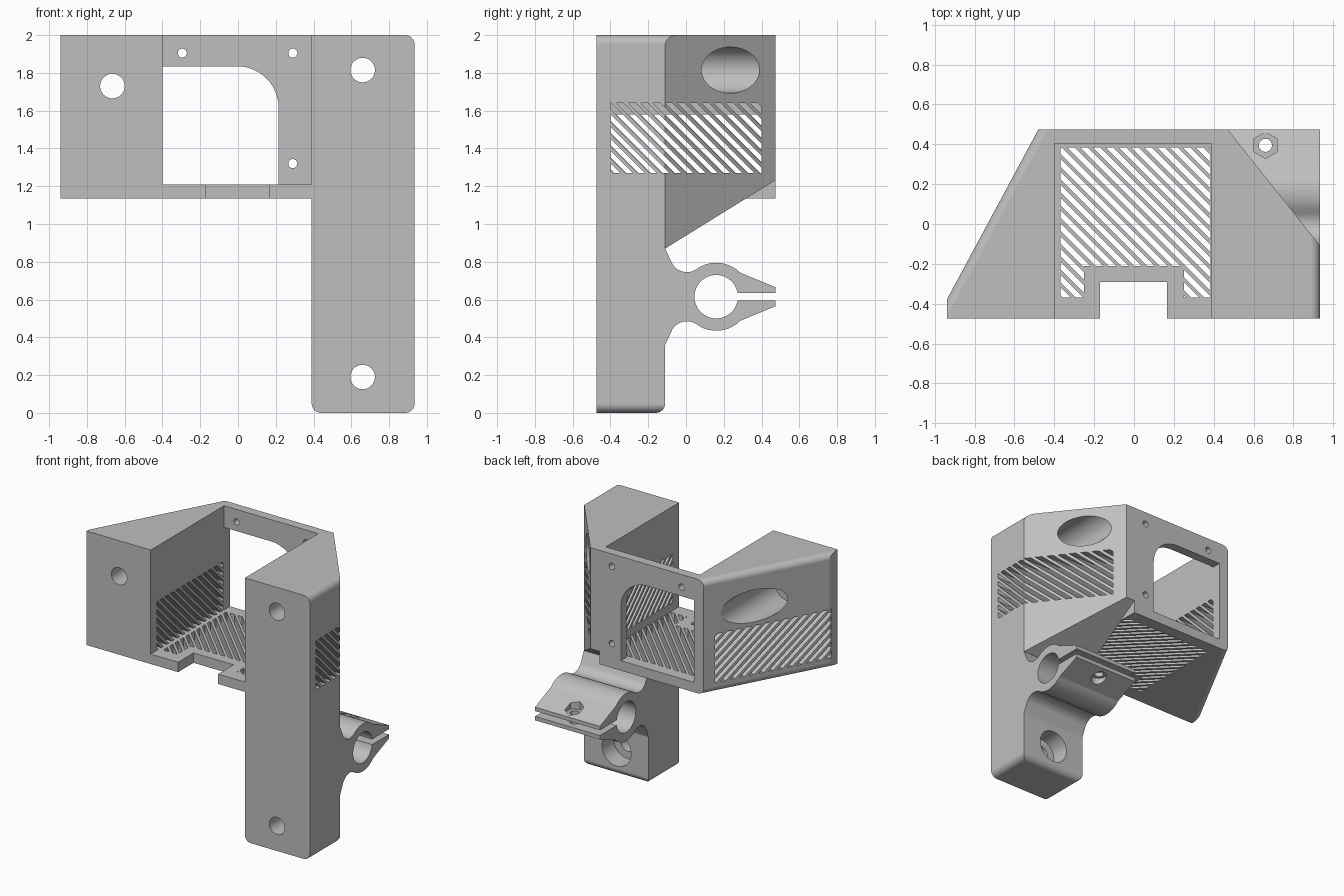
import bpy, bmesh, math

if "Cube" in bpy.data.objects:
    bpy.data.objects.remove(bpy.data.objects["Cube"])

grey = bpy.data.materials.new("plain grey")
grey.use_nodes = True
GREY = (0.52, 0.52, 0.52, 1)
grey.diffuse_color = GREY
grey.node_tree.nodes["Principled BSDF"].inputs["Base Color"].default_value = GREY


def arc(cx, cy, r, a0, a1, n=8):
    """Points along an arc, angles in degrees."""
    angles = [math.radians(a0 + (a1 - a0) * i / n) for i in range(n + 1)]
    return [(cx + r * math.cos(a), cy + r * math.sin(a)) for a in angles]


def circle(cx, cy, r, n=48, start=0):
    return arc(cx, cy, r, start, start + 360, n)[:-1]


def rect(x0, y0, x1, y1):
    return [(x0, y0), (x1, y0), (x1, y1), (x0, y1)]


def prism(name, outlines, axis, lo, hi):
    """Extrude one or more outlines along an axis."""
    place = {"x": lambda u, v, w: (w, u, v),
             "y": lambda u, v, w: (u, w, v),
             "z": lambda u, v, w: (u, v, w)}[axis]
    bm = bmesh.new()
    for pts in outlines:
        a = [bm.verts.new(place(u, v, lo)) for u, v in pts]
        b = [bm.verts.new(place(u, v, hi)) for u, v in pts]
        bm.faces.new(a)
        bm.faces.new(b)
        for i in range(len(pts)):
            j = (i + 1) % len(pts)
            bm.faces.new((a[i], a[j], b[j], b[i]))
    bmesh.ops.recalc_face_normals(bm, faces=bm.faces)
    mesh = bpy.data.meshes.new(name)
    bm.to_mesh(mesh)
    bm.free()
    mesh.materials.append(grey)
    obj = bpy.data.objects.new(name, mesh)
    bpy.context.collection.objects.link(obj)
    return obj


def combine(obj, tool, op="DIFFERENCE"):
    """Apply a boolean and discard the tool."""
    mod = obj.modifiers.new("cut", "BOOLEAN")
    mod.operation, mod.solver, mod.object = op, "EXACT", tool
    bpy.context.view_layer.update()
    bpy.context.view_layer.objects.active = obj
    bpy.ops.object.modifier_apply(modifier=mod.name)
    bpy.data.objects.remove(tool)


def drill(obj, u, v, r, axis, lo=-3, hi=3, n=48, start=0):
    combine(obj, prism("drill", [circle(u, v, r, n, start)], axis, lo, hi))


def vents(obj, outline, axis, lo, hi, pitch=0.0645, width=0.038):
    """Cut diagonal slots, limited to an outline."""
    u0, u1 = min(p[0] for p in outline), max(p[0] for p in outline)
    v0, v1 = min(p[1] for p in outline) - 0.05, max(p[1] for p in outline) + 0.05
    strips = []
    s = u0 + v0
    while s < u1 + v1:
        strips.append([(s - v0, v0), (s + width - v0, v0),
                       (s + width - v1, v1), (s - v1, v1)])
        s += pitch
    tool = prism("slots", strips, axis, lo, hi)
    combine(tool, prism("limit", [outline], axis, lo + 0.01, hi - 0.01), "INTERSECT")
    combine(obj, tool)


FRONT, BACK, BASE, TOP = -0.475, 0.475, 1.135, 2.0
parts = []

# left block: wedge in plan, rounded along the sloping face
left = prism("left_block", [[(-0.94, FRONT), (-0.4, FRONT), (-0.4, BACK),
                             (-0.48, BACK), (-0.94, -0.38)]], "z", BASE, TOP)
bm = bmesh.new()
bm.from_mesh(left.data)
slope = [f for f in bm.faces if f.normal.x < -0.5 and f.normal.y > 0.2]
edges = [e for f in slope for e in f.edges if abs(e.verts[0].co.z - e.verts[1].co.z) < 0.01]
bmesh.ops.bevel(bm, geom=edges, offset=0.045, segments=8, profile=0.5, affect="EDGES")
bm.to_mesh(left.data)
bm.free()
drill(left, -0.665, 1.73, 0.065, "y")
drill(left, -0.665, 1.73, 0.122, "y", -0.28, 1)
vents(left, rect(-0.4, 1.21, 0.4, 1.58), "x", -1.2, -0.3)
parts.append(left)

# right block: tall column with a sloped back and underside
right = prism("right_column", [[(0.39, FRONT), (0.935, FRONT), (0.935, -0.11),
                                (0.47, BACK), (0.39, BACK)]], "z", -0.1, 2.1)
side = [(-0.7, -0.2), (-0.16, -0.2), (-0.16, 0)] + arc(-0.16, 0.05, 0.05, -90, 0)[1:]
side += [(-0.11, 0.87), (0.6, 1.31), (0.6, 2.3), (-0.7, 2.3)]
combine(right, prism("side_limit", [side], "x", 0, 2), "INTERSECT")
r = 0.05
face = arc(0.39 + r, r, r, 180, 270) + arc(0.935 - r, r, r, 270, 360)
face += arc(0.935 - r, TOP - r, r, 0, 90) + [(0.39, TOP)]
combine(right, prism("face_limit", [face], "y", -1, 1), "INTERSECT")
for z, seat in ((1.815, -0.28), (0.19, -0.25)):
    drill(right, 0.66, z, 0.065, "y")
    drill(right, 0.66, z, 0.122, "y", seat, 1)
vents(right, rect(-0.4, 1.27, 0.4, 1.64), "x", 0.2, 1.2)
parts.append(right)

# floor with front notch and vents
floor = prism("floor", [[(-0.4, FRONT), (-0.17, FRONT), (-0.17, -0.29), (0.165, -0.29),
                         (0.165, FRONT), (0.395, FRONT), (0.395, 0.405), (-0.4, 0.405)]],
              "z", BASE, 1.21)
vents(floor, [(-0.37, -0.37), (-0.25, -0.37), (-0.25, -0.21), (0.25, -0.21),
              (0.25, -0.37), (0.385, -0.37), (0.385, 0.385), (-0.37, 0.385)],
      "z", 1, 1.4)
parts.append(floor)

# back plate with rounded window and screw holes
plate = prism("back_plate", [rect(-0.4, BASE, 0.395, TOP)], "y", 0.405, BACK)
window = [(-0.41, 1.21), (0.215, 1.21)] + arc(-0.005, 1.615, 0.22, 0, 90, 14) + [(-0.41, 1.835)]
combine(plate, prism("window", [window], "y", 0, 1))
for x, z in ((-0.295, 1.905), (0.29, 1.905), (0.29, 1.32)):
    drill(plate, x, z, 0.024, "y", n=24)
parts.append(plate)

# split clamp on the back of the column, symmetric about its bore
MID = 0.615
half = [(-0.2, 0.87), (-0.11, 0.87)] + arc(0.005, 0.835, 0.09, 210, 300, 9)
half += arc(0.16, MID, 0.18, 118, 45, 10) + [(BACK, 0.665), (BACK, MID + 0.02), (0.2, MID + 0.02)]
lower = [(y, 2 * MID - z) for y, z in reversed(half)]
clamp = prism("clamp", [half + lower], "x", 0.39, 0.935)
drill(clamp, 0.16, MID, 0.115, "x")
drill(clamp, 0.66, 0.395, 0.033, "z", n=24)
drill(clamp, 0.66, 0.395, 0.066, "z", 0.665, 0.85, n=6, start=30)
drill(clamp, 0.66, 0.395, 0.055, "z", 0.4, 0.56, n=32)
parts.append(clamp)

# smooth the curved faces, keep edges sharp
bpy.ops.object.select_all(action="DESELECT")
for obj in parts:
    obj.select_set(True)
bpy.context.view_layer.objects.active = parts[0]
bpy.ops.object.shade_smooth_by_angle(angle=math.radians(18))
for obj in parts:
    mod = obj.modifiers.new("even normals", "WEIGHTED_NORMAL")
    mod.keep_sharp = True
